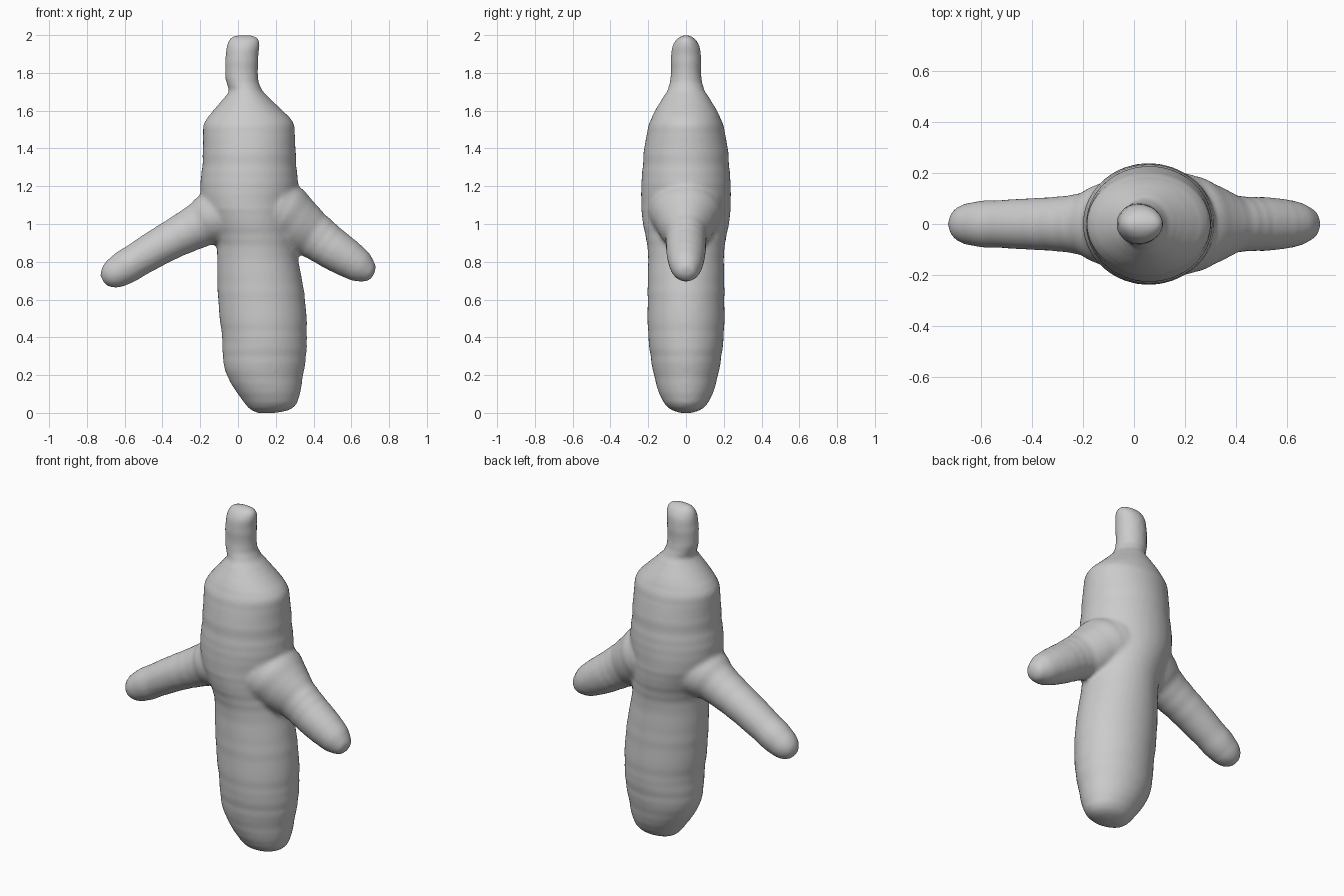
import bpy, bmesh, math, random
from mathutils import Vector

if "Cube" in bpy.data.objects:
    bpy.data.objects.remove(bpy.data.objects["Cube"])

random.seed(4)
SIDES = 48

clay = bpy.data.materials.new("grey_clay")
clay.diffuse_color = (0.6, 0.6, 0.6, 1)
clay.use_nodes = True
clay.node_tree.nodes["Principled BSDF"].inputs["Base Color"].default_value = clay.diffuse_color


def catmull(rows, steps):
    """Smoothly interpolate a short list of stations."""
    out = []
    for i in range(len(rows) - 1):
        quad = [rows[max(i - 1, 0)], rows[i], rows[i + 1], rows[min(i + 2, len(rows) - 1)]]
        for s in range(steps):
            t = s / steps
            out.append([0.5 * (2 * b + (c - a) * t + (2 * a - 5 * b + 4 * c - d) * t * t
                               + (3 * b - a - 3 * c + d) * t ** 3) for a, b, c, d in zip(*quad)])
    return out + [list(rows[-1])]


def loft(name, rows, upright=False, steps=5):
    """Skin ellipses along a path; row = x, z, radius in xz plane, radius in y."""
    rows = catmull(rows, steps)
    bm = bmesh.new()
    rings = []
    for i, (x, z, ra, rb) in enumerate(rows):
        p, q = rows[max(i - 1, 0)], rows[min(i + 1, len(rows) - 1)]
        tan = Vector((0, 0, 1)) if upright else Vector((q[0] - p[0], 0, q[1] - p[1])).normalized()
        side = Vector((tan.z, 0, -tan.x))
        ripple = random.uniform(-0.002, 0.002)      # faint hand-rolled bands
        ring = []
        for k in range(SIDES):
            a = math.tau * k / SIDES
            pos = Vector((x, 0, z)) + side * (ra + ripple) * math.cos(a)
            pos.y += (rb + ripple) * math.sin(a)
            ring.append(bm.verts.new(pos))
        rings.append(ring)
    for r0, r1 in zip(rings, rings[1:]):
        for k in range(SIDES):
            j = (k + 1) % SIDES
            bm.faces.new((r0[k], r0[j], r1[j], r1[k]))
    bm.faces.new(rings[0][::-1])
    bm.faces.new(rings[-1])
    bmesh.ops.recalc_face_normals(bm, faces=bm.faces)
    me = bpy.data.meshes.new(name)
    bm.to_mesh(me)
    bm.free()
    me.materials.append(clay)
    ob = bpy.data.objects.new(name, me)
    bpy.context.collection.objects.link(ob)
    return ob


# Torso with neck stub: z, left edge, right edge, depth radius
outline = [(0.0, .10, .20, .03), (.015, .07, .27, .075), (.05, .035, .312, .115), (.1, 0, .327, .14),
           (.2, -.06, .345, .17), (.3, -.08, .36, .187), (.4, -.085, .365, .20), (.6, -.105, .355, .203),
           (.8, -.11, .32, .20), (.9, -.115, .305, .208), (1.0, -.15, .30, .228), (1.1, -.19, .305, .237),
           (1.2, -.20, .318, .237), (1.3, -.19, .31, .23), (1.4, -.186, .305, .222), (1.5, -.185, .30, .203),
           (1.55, -.17, .285, .187), (1.6, -.13, .235, .163), (1.65, -.09, .185, .135), (1.7, -.05, .135, .103),
           (1.75, -.062, .11, .086), (1.8, -.07, .107, .081), (1.9, -.066, .11, .08), (1.95, -.057, .115, .068),
           (1.985, -.04, .105, .042), (2.0, -.01, .075, .012)]
body = loft("body", [((l + r) / 2, z, (r - l) / 2, d) for z, l, r, d in outline], upright=True)

# Arms slope downward and flare where they meet the torso
left_arm = loft("left_arm", [(-.02, 1.07, .17, .19), (-.13, 1.03, .145, .16), (-.23, .98, .115, .115),
                             (-.4, .89, .098, .10), (-.55, .80, .092, .093), (-.64, .745, .083, .083),
                             (-.69, .715, .06, .062), (-.715, .70, .025, .025)])
right_arm = loft("right_arm", [(.12, 1.09, .19, .21), (.23, 1.05, .175, .19), (.32, .99, .15, .15),
                               (.4, .94, .125, .112), (.5, .87, .11, .105), (.6, .805, .097, .095),
                               (.66, .765, .08, .078), (.70, .74, .052, .055), (.717, .73, .022, .022)])

# Fuse the limbs into one continuous skin
bpy.ops.object.select_all(action='DESELECT')
for ob in (left_arm, right_arm, body):
    ob.select_set(True)
bpy.context.view_layer.objects.active = body
bpy.ops.object.join()
remesh = body.modifiers.new("fuse", 'REMESH')
remesh.mode = 'VOXEL'
remesh.voxel_size = 0.013
remesh.use_smooth_shade = True
relax = body.modifiers.new("relax", 'SMOOTH')
relax.factor = 0.5
relax.iterations = 5
